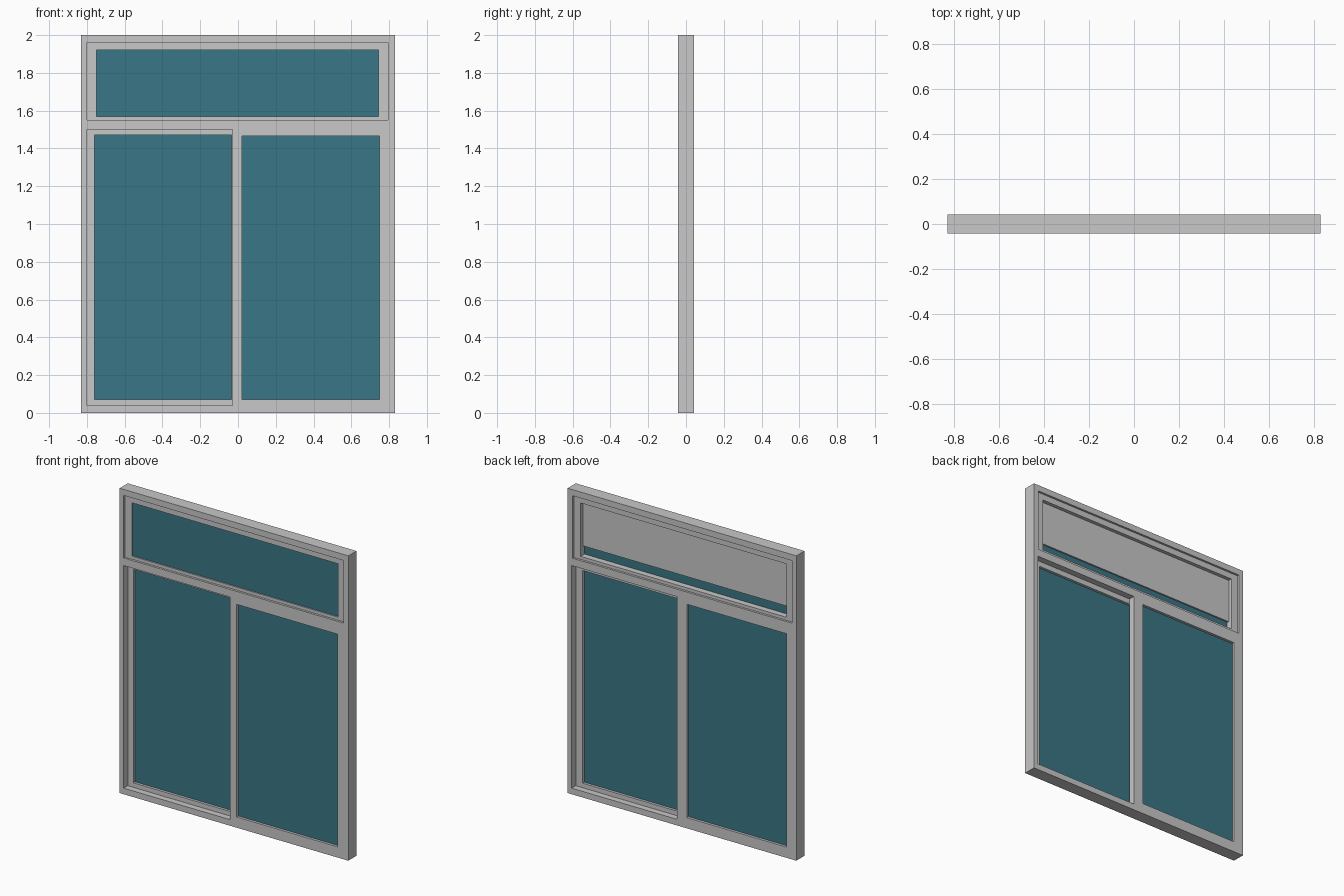
import bpy
import bmesh

if "Cube" in bpy.data.objects:
    bpy.data.objects.remove(bpy.data.objects["Cube"], do_unlink=True)


def make_material(name, rgb):
    mat = bpy.data.materials.new(name)
    mat.use_nodes = True
    colour = (*rgb, 1.0)
    mat.diffuse_color = colour
    mat.node_tree.nodes["Principled BSDF"].inputs["Base Color"].default_value = colour
    return mat


GREY = make_material("light grey frame", (0.58, 0.58, 0.58))
TEAL = make_material("teal glass", (0.042, 0.18, 0.24))


def slab(name, outer, y0, y1, mat, holes=()):
    """Upright slab from y0 to y1; rectangles are (x0, x1, z0, z1)."""
    rects = [outer, *holes]
    xs = sorted({x for r in rects for x in r[:2]})
    zs = sorted({z for r in rects for z in r[2:]})
    bm = bmesh.new()
    grid = {(i, k): bm.verts.new((x, y0, z))
            for i, x in enumerate(xs) for k, z in enumerate(zs)}
    for i in range(len(xs) - 1):
        for k in range(len(zs) - 1):
            cx, cz = (xs[i] + xs[i + 1]) / 2, (zs[k] + zs[k + 1]) / 2
            if any(a < cx < b and c < cz < d for a, b, c, d in holes):
                continue
            bm.faces.new([grid[i, k], grid[i + 1, k],
                          grid[i + 1, k + 1], grid[i, k + 1]])
    # Thicken the flat sheet towards the back
    new = bmesh.ops.extrude_face_region(bm, geom=bm.faces[:], use_keep_orig=True)
    moved = [g for g in new["geom"] if isinstance(g, bmesh.types.BMVert)]
    bmesh.ops.translate(bm, verts=moved, vec=(0, y1 - y0, 0))
    bmesh.ops.recalc_face_normals(bm, faces=bm.faces[:])
    mesh = bpy.data.meshes.new(name)
    bm.to_mesh(mesh)
    bm.free()
    mesh.materials.append(mat)
    obj = bpy.data.objects.new(name, mesh)
    bpy.context.collection.objects.link(obj)
    return obj


def sash(name, outer, opening, y0, y1, glass_y):
    slab(name + "_sash", outer, y0, y1, GREY, [opening])
    slab(name + "_glass", opening, glass_y - 0.004, glass_y + 0.004, TEAL)


HALF = 0.042
top_hole = (-0.80, 0.795, 1.55, 1.96)
low_hole = (-0.80, 0.80, 0.04, 1.50)

# Outer frame with transom
slab("outer_frame", (-0.83, 0.83, 0, 2), -HALF, HALF, GREY, [top_hole, low_hole])

# Two sliding sashes, one behind the other
sash("front_sliding", (-0.03, 0.80, 0.04, 1.50), (0.02, 0.75, 0.07, 1.465),
     -HALF, 0, -0.021)
sash("rear_sliding", (-0.80, 0.035, 0.04, 1.50), (-0.76, -0.035, 0.07, 1.47),
     0, HALF, 0.021)

# Top light, set back slightly on both faces
top_opening = (-0.75, 0.745, 1.57, 1.92)
sash("top_light", top_hole, top_opening, -0.028, 0.028, -0.016)

# Blind panel behind the top glass, stopping short of the bottom
slab("top_blind", (-0.75, 0.745, 1.63, 1.92), -0.006, 0.004, GREY)
